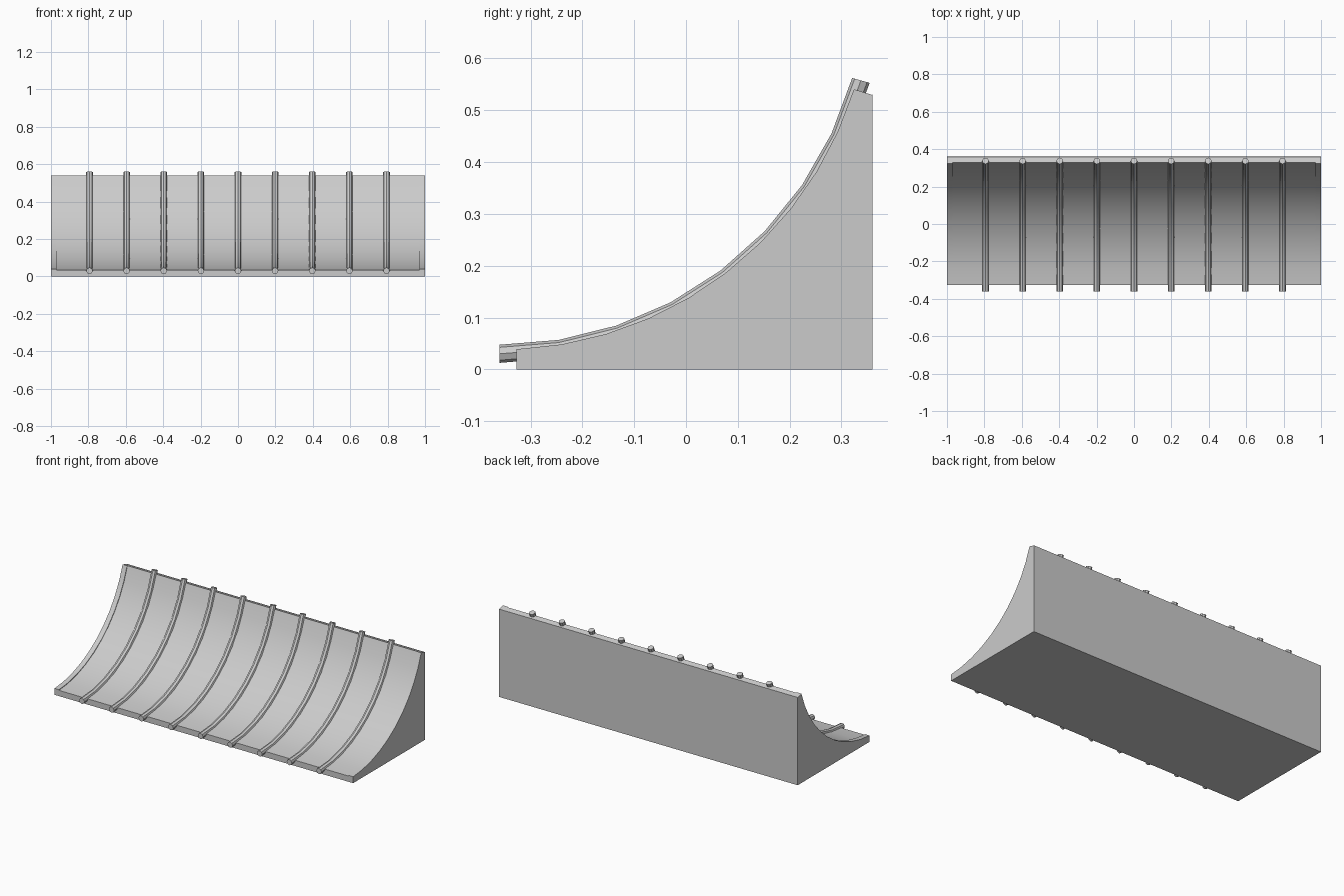
import bpy, bmesh
from math import sin, cos, radians, pi

cube = bpy.data.objects.get("Cube")
if cube:
    bpy.data.objects.remove(cube)

# One plain grey finish
grey = bpy.data.materials.new("light_grey")
grey.use_nodes = True
colour = (0.6, 0.6, 0.6, 1)
grey.diffuse_color = colour
grey.node_tree.nodes["Principled BSDF"].inputs["Base Color"].default_value = colour

# Shared centre of the curve, seen from the side
CY, CZ = -0.36, 0.755
FRONT, BACK = -0.327, 0.36
START, END = 2.64, 72.6


def arc_point(radius, degrees):
    a = radians(degrees)
    return CY + radius * sin(a), CZ - radius * cos(a)


def arc(radius, steps=10):
    pts = [arc_point(radius, START + (END - START) * i / steps) for i in range(steps + 1)]
    pts[0] = (FRONT, pts[0][1])
    return pts


def finish(name, bm):
    bmesh.ops.recalc_face_normals(bm, faces=bm.faces[:])
    mesh = bpy.data.meshes.new(name)
    bm.to_mesh(mesh)
    bm.free()
    mesh.materials.append(grey)
    obj = bpy.data.objects.new(name, mesh)
    bpy.context.collection.objects.link(obj)
    bpy.ops.object.select_all(action='DESELECT')
    obj.select_set(True)
    bpy.context.view_layer.objects.active = obj
    bpy.ops.object.shade_smooth_by_angle(angle=radians(30))
    return obj


def loft(name, rings):
    """Skin a list of equal closed rings and cap both ends."""
    bm = bmesh.new()
    loops = [[bm.verts.new(p) for p in ring] for ring in rings]
    n = len(loops[0])
    for a, b in zip(loops, loops[1:]):
        for i in range(n):
            j = (i + 1) % n
            bm.faces.new((a[i], a[j], b[j], b[i]))
    bm.faces.new(loops[0])
    bm.faces.new(loops[-1])
    return finish(name, bm)


def extrude_x(name, profile, x0, x1):
    return loft(name, [[(x, y, z) for y, z in profile] for x in (x0, x1)])


def band(inner, outer):
    return arc(inner) + arc(outer)[::-1]


# Solid wedge under the curved deck
under = arc(0.748)
under[-1] = (BACK, under[-1][1])
extrude_x("wedge_base", under + [(BACK, 0), (FRONT, 0)], -1, 1)

# Curved deck and its slightly raised end trims
extrude_x("curved_deck", band(0.721, 0.752), -0.97, 0.97)
for side, x0, x1 in (("right", -1, -0.97), ("left", 0.97, 1)):
    extrude_x(side + "_end_trim", band(0.717, 0.754), x0, x1)

# Eight-sided bent rods across the deck
ROD, SWEEP, STEPS = 0.0175, 74.2, 8
for k in range(9):
    x = (k - 4) * 0.1985
    rings = []
    for s in range(STEPS + 1):
        ring = []
        for i in range(8):
            t = i * pi / 4
            y, z = arc_point(0.725 + ROD * cos(t), SWEEP * s / STEPS)
            ring.append((x + ROD * sin(t), y, z))
        rings.append(ring)
    loft("rod_%d" % (k + 1), rings)
